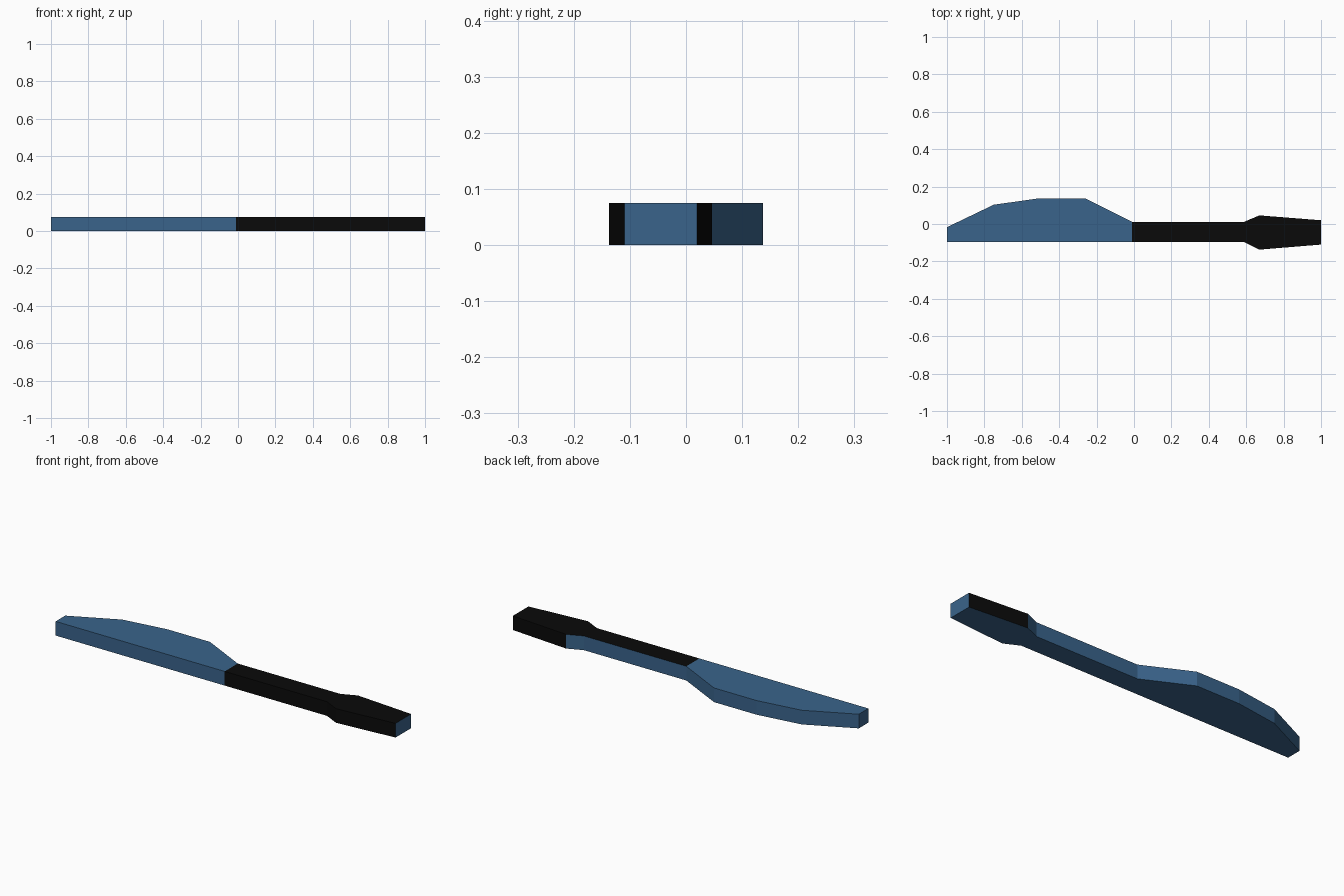
import bpy, bmesh

if "Cube" in bpy.data.objects:
    bpy.data.objects.remove(bpy.data.objects["Cube"])

THICK = 0.075


def material(name, rgb):
    m = bpy.data.materials.new(name)
    m.diffuse_color = (*rgb, 1)
    m.use_nodes = True
    m.node_tree.nodes["Principled BSDF"].inputs["Base Color"].default_value = m.diffuse_color
    return m


blue = material("steel_blue", (0.042, 0.127, 0.26))
black = material("black", (0.003, 0.003, 0.003))


def slab(name, outline, mats, rule=None):
    """Extrude a top-view outline (counter-clockwise) up from z = 0."""
    bm = bmesh.new()
    base = bm.faces.new([bm.verts.new((x, y, 0)) for x, y in outline])
    top = bmesh.ops.extrude_face_region(bm, geom=[base], use_keep_orig=True)["geom"]
    bmesh.ops.translate(bm, vec=(0, 0, THICK),
                        verts=[v for v in top if isinstance(v, bmesh.types.BMVert)])
    bmesh.ops.recalc_face_normals(bm, faces=bm.faces)
    bm.normal_update()
    if rule:
        for f in bm.faces:
            f.material_index = rule(f.normal, f.calc_center_median())
    me = bpy.data.meshes.new(name)
    bm.to_mesh(me)
    bm.free()
    for m in mats:
        me.materials.append(m)
    ob = bpy.data.objects.new(name, me)
    bpy.context.collection.objects.link(ob)
    return ob


# Blade: straight spine, curved cutting edge
slab("blade", [(-1, -0.097), (-0.01, -0.097), (-0.01, 0.012), (-0.26, 0.137),
               (-0.51, 0.137), (-0.75, 0.103), (-1, -0.017)], [blue])


# Handle: black on top, front side and the pommel's back side; the rest is bare
def handle_colour(n, c):
    pommel_back = n.y > 0.5 and c.x > 0.7
    return 1 if n.z > 0.5 or n.y < -0.3 or pommel_back else 0


slab("handle", [(-0.01, -0.097), (0.59, -0.097), (0.67, -0.137), (1, -0.11),
                (1, 0.02), (0.67, 0.046), (0.59, 0.012), (-0.01, 0.012)],
     [blue, black], handle_colour)
